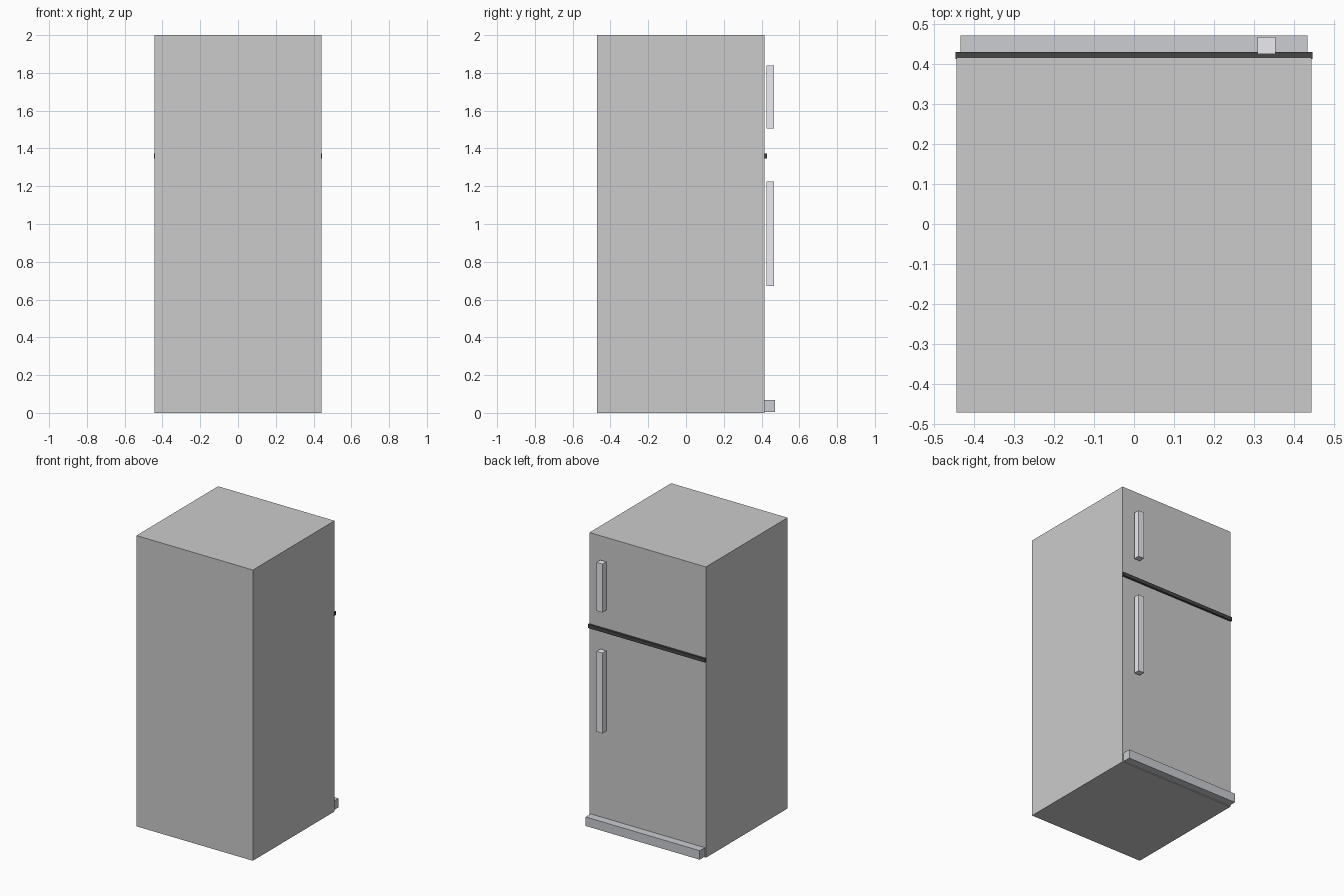
import bpy

if "Cube" in bpy.data.objects:
    bpy.data.objects.remove(bpy.data.objects["Cube"])


def material(name, rgb):
    m = bpy.data.materials.new(name)
    m.diffuse_color = (*rgb, 1)
    m.use_nodes = True
    m.node_tree.nodes["Principled BSDF"].inputs["Base Color"].default_value = m.diffuse_color
    return m


def box(name, x, y, z, mat=None):
    """Box from (min, max) extents on each axis."""
    spans = (x, y, z)
    bpy.ops.mesh.primitive_cube_add(size=1, location=[(a + b) / 2 for a, b in spans])
    ob = bpy.context.object
    ob.name = name
    ob.scale = [b - a for a, b in spans]
    bpy.ops.object.transform_apply(location=False, rotation=False, scale=True)
    if mat:
        ob.data.materials.append(mat)
    return ob


dark = material("dark_seal", (0.06, 0.06, 0.06))
chrome = material("handle_metal", (0.83, 0.83, 0.88))
trim = material("kick_trim", (0.6, 0.61, 0.64))

# Cabinet; the doors are on the +y side
box("cabinet", (-0.443, 0.443), (-0.471, 0.416), (0, 2))

# Dark strip between freezer and fridge doors
box("door_divider", (-0.446, 0.446), (0.412, 0.43), (1.348, 1.373), dark)

# Door handles, standing just clear of the doors
for name, z in (("freezer_handle", (1.505, 1.838)), ("fridge_handle", (0.673, 1.226))):
    box(name, (0.309, 0.354), (0.425, 0.467), z, chrome)

# Kick plate along the floor
box("kick_plate", (-0.434, 0.434), (0.412, 0.471), (0.005, 0.067), trim)
